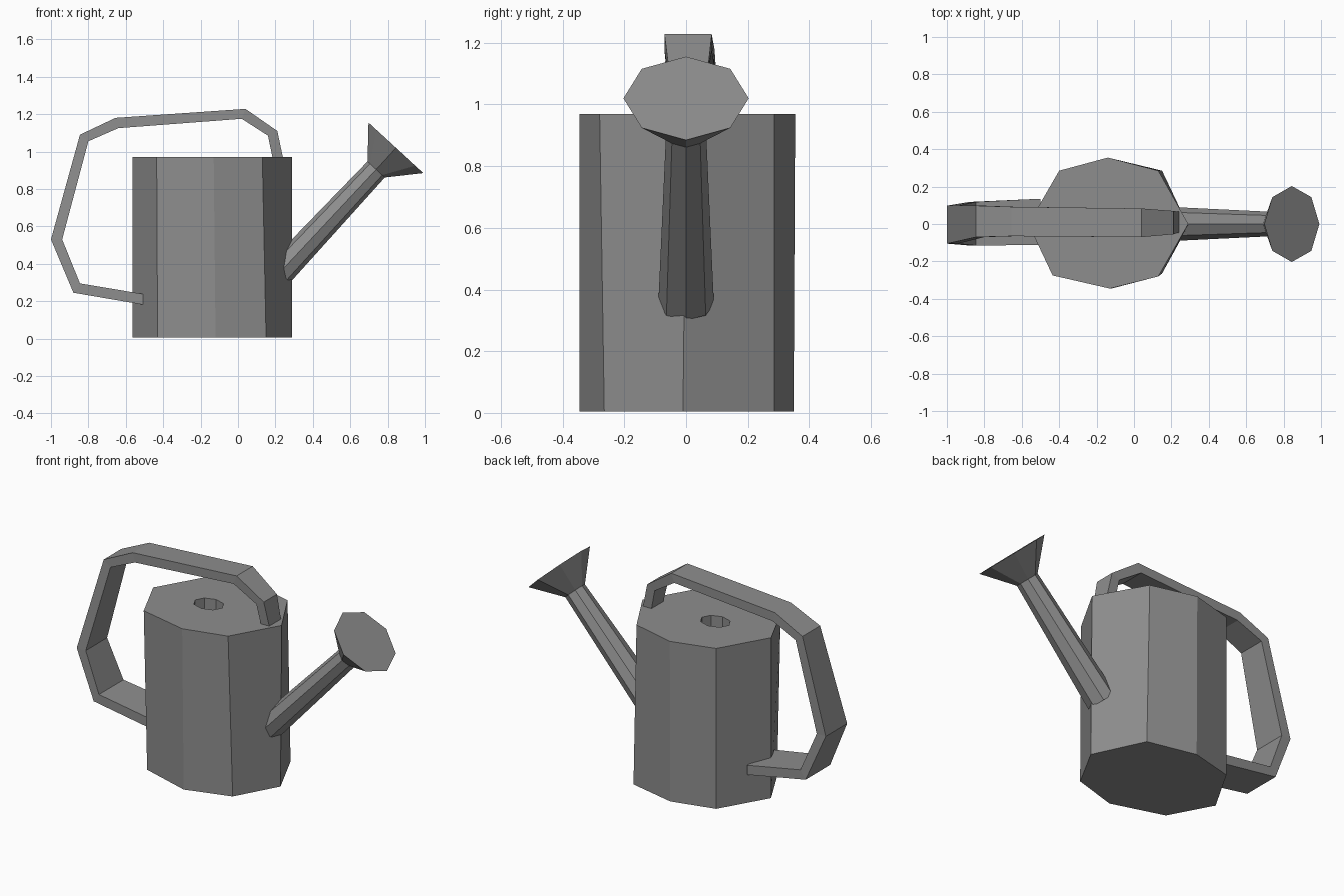
import bpy, bmesh
from math import cos, sin, pi
from mathutils import Vector

if "Cube" in bpy.data.objects:
    bpy.data.objects.remove(bpy.data.objects["Cube"])

metal = bpy.data.materials.new("grey metal")
metal.diffuse_color = (0.27, 0.27, 0.27, 1)
metal.use_nodes = True
metal.node_tree.nodes["Principled BSDF"].inputs["Base Color"].default_value = metal.diffuse_color


def loft(name, rings):
    """Skin a chain of equal-sized point rings and cap both ends."""
    bm = bmesh.new()
    vs = [[bm.verts.new(p) for p in r] for r in rings]
    n = len(vs[0])
    for a, b in zip(vs, vs[1:]):
        for i in range(n):
            j = (i + 1) % n
            bm.faces.new((a[i], a[j], b[j], b[i]))
    bm.faces.new(vs[0][::-1])
    bm.faces.new(vs[-1])
    bmesh.ops.recalc_face_normals(bm, faces=bm.faces)
    me = bpy.data.meshes.new(name)
    bm.to_mesh(me)
    bm.free()
    me.materials.append(metal)
    ob = bpy.data.objects.new(name, me)
    bpy.context.collection.objects.link(ob)
    return ob


def octagon(centre, u, v, ru, rv):
    return [Vector(centre) + u * ru * cos(k * pi / 4) + v * rv * sin(k * pi / 4)
            for k in range(8)]


X, Y = Vector((1, 0, 0)), Vector((0, 1, 0))

# Tank: uneven octagon with a small filler recess in the top
top = [(0.29, 0), (0.13, 0.285), (-0.14, 0.355), (-0.40, 0.285),
       (-0.565, 0), (-0.435, -0.275), (-0.13, -0.345), (0.13, -0.28)]
bottom = [(0.29, -0.01), (0.15, 0.285), (-0.14, 0.35), (-0.40, 0.285),
          (-0.565, 0), (-0.43, -0.25), (-0.12, -0.345), (0.15, -0.265)]
loft("tank", [
    [(x, y, 0.005) for x, y in bottom],
    [(x, y, 0.97) for x, y in top],
    octagon((-0.195, 0, 0.97), X, Y, 0.09, 0.07),
    octagon((-0.195, 0, 0.89), X, Y, 0.09, 0.07),
])

# Spout tube flaring into the sprinkler rose
tube_side = Vector((0.75, 0, -0.66)).normalized()
rose_side = Vector((0.148, 0, -0.136)).normalized()
neck = octagon((0.738, 0, 0.904), rose_side, Y, 0.063, 0.065)
loft("spout", [octagon((0.222, 0, 0.352), tube_side, Y, 0.077, 0.09), neck])
loft("sprinkler_rose", [neck, octagon((0.844, 0, 1.02), rose_side, Y, 0.2, 0.203)])

# Handle strap: outer x, z, inner x, z, low y, high y at each bend
bends = [
    (0.243, 0.955, 0.187, 0.955, -0.045, 0.065),
    (0.21, 1.11, 0.16, 1.085, -0.055, 0.07),
    (0.04, 1.228, 0.02, 1.175, -0.07, 0.083),
    (-0.655, 1.18, -0.64, 1.125, -0.065, 0.092),
    (-0.845, 1.09, -0.80, 1.055, -0.07, 0.098),
    (-1.0, 0.53, -0.94, 0.53, -0.105, 0.098),
    (-0.88, 0.245, -0.845, 0.295, -0.115, 0.118),
    (-0.50, 0.18, -0.50, 0.237, -0.112, 0.135),
]
loft("handle", [[(ox, lo, oz), (ox, hi, oz), (ix, hi, iz), (ix, lo, iz)]
                for ox, oz, ix, iz, lo, hi in bends])
